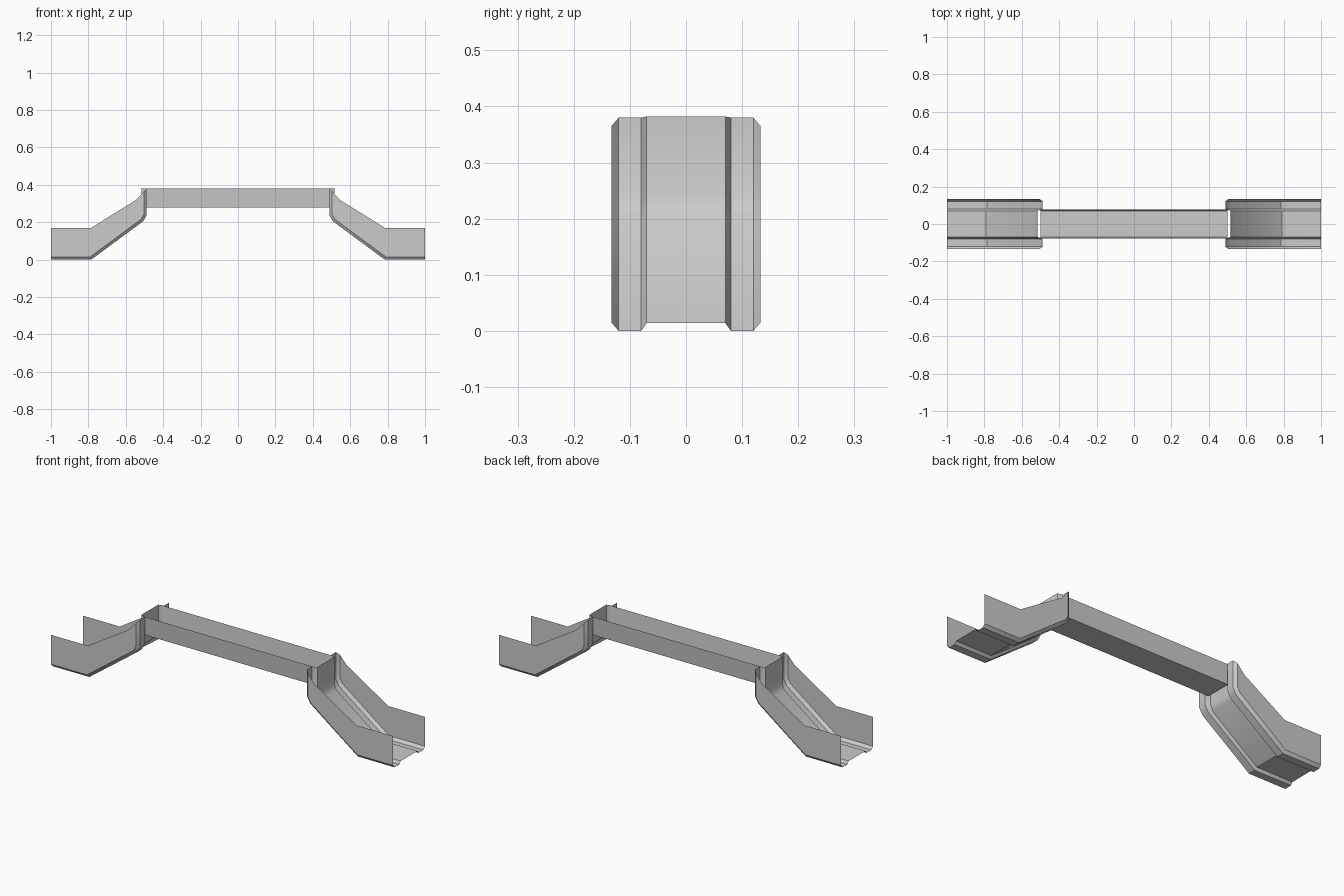
import bpy, bmesh, math

if "Cube" in bpy.data.objects:
    bpy.data.objects.remove(bpy.data.objects["Cube"])


def finish(name, bm, mirror=False):
    bmesh.ops.remove_doubles(bm, verts=bm.verts, dist=1e-5)
    bmesh.ops.recalc_face_normals(bm, faces=bm.faces)
    me = bpy.data.meshes.new(name)
    bm.to_mesh(me)
    bm.free()
    ob = bpy.data.objects.new(name, me)
    bpy.context.collection.objects.link(ob)
    bpy.context.view_layer.objects.active = ob
    ob.select_set(True)
    bpy.ops.object.shade_smooth_by_angle(angle=math.radians(35))
    ob.select_set(False)
    if mirror:
        ob.modifiers.new("mirror", "MIRROR").use_axis[0] = True
    return ob


def loft(bm, rows):
    # rows of (x, y, z) joined by quads
    vs = [[bm.verts.new(p) for p in r] for r in rows]
    for a, b in zip(vs, vs[1:]):
        for i in range(len(a) - 1):
            bm.faces.new((a[i], a[i + 1], b[i + 1], b[i]))


# side paths of the chute floor: outer skin, wall foot, raised centre panel
outer = [(1, 0), (.785, 0), (.507, .205), (.488, .238), (.488, .38)]
foot = [(1, .015), (.79, .015), (.518, .216), (.503, .243), (.503, .365)]
panel = [(1, .014), (.79, .014), (.528, .208), (.515, .24), (.515, .382)]

# end chutes: wall, chamfer, flat, raised centre, mirrored to the other end
bm = bmesh.new()
stations = [(.133, foot), (.12, outer), (.08, outer), (.07, panel)]
section = [(-y, p) for y, p in stations] + [(y, p) for y, p in stations[::-1]]
loft(bm, [[(x, y, z) for x, z in path] for y, path in section])
wall_top = [(1, .17), (.785, .17), (.66, .248), (.545, .319), (.503, .365)]
for s in (-1, 1):
    loft(bm, [[(x, s * .133, z) for x, z in foot],
              [(x, s * .133, z) for x, z in wall_top]])
finish("end_chute", bm, mirror=True)

# centre beam: open-topped channel
bm = bmesh.new()
prof = [(-.077, .38), (-.069, .28), (.069, .28), (.077, .38)]
loft(bm, [[(x, y, z) for y, z in prof] for x in (-.5, .5)])
finish("centre_beam", bm)
